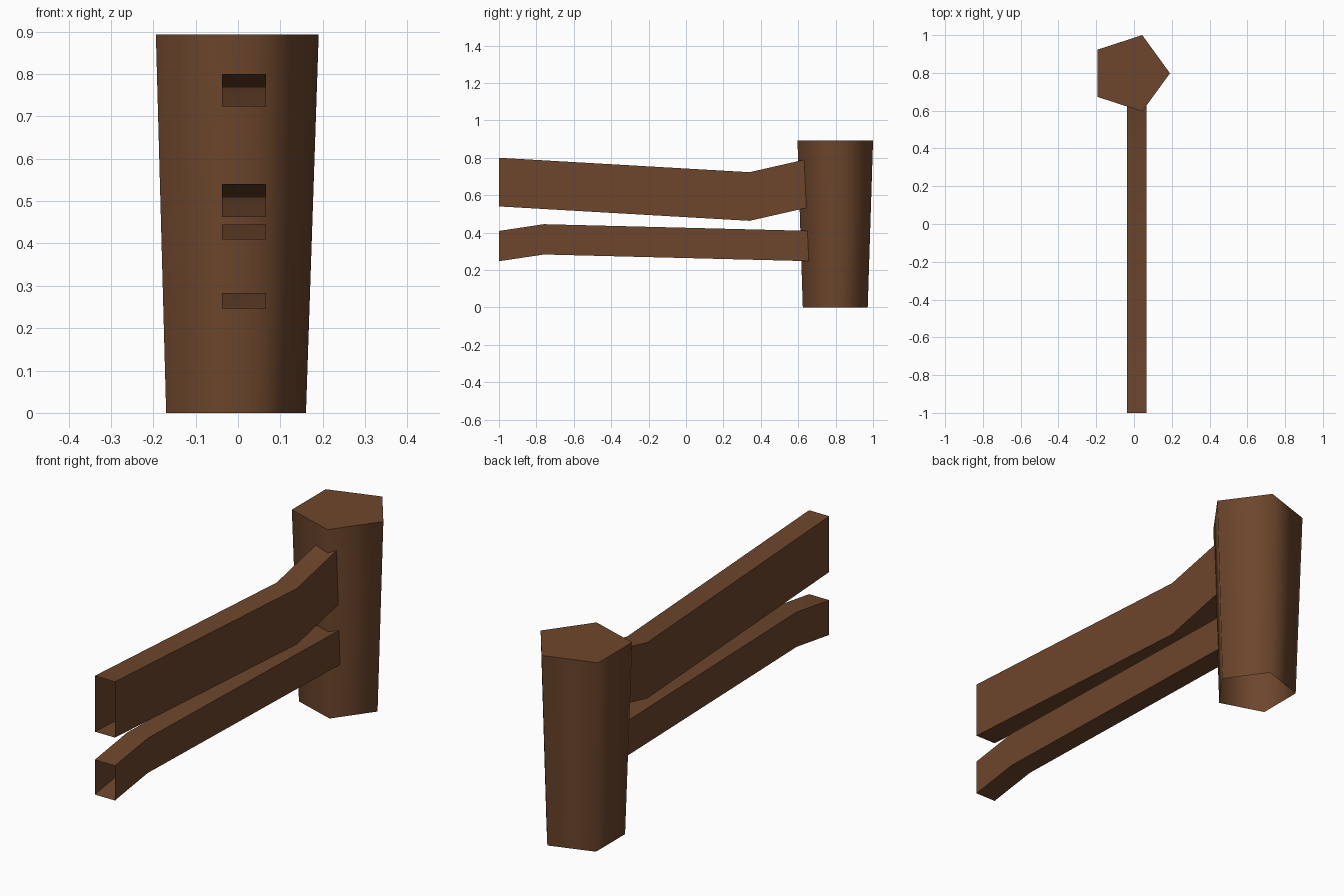
import bpy, bmesh, math

if "Cube" in bpy.data.objects:
    bpy.data.objects.remove(bpy.data.objects["Cube"])

wood = bpy.data.materials.new("brown wood")
wood.diffuse_color = (0.153, 0.061, 0.025, 1.0)
wood.use_nodes = True
wood.node_tree.nodes["Principled BSDF"].inputs["Base Color"].default_value = wood.diffuse_color


def finish(bm, name):
    mesh = bpy.data.meshes.new(name)
    bm.to_mesh(mesh)
    bm.free()
    mesh.materials.append(wood)
    obj = bpy.data.objects.new(name, mesh)
    bpy.context.collection.objects.link(obj)
    return obj


def bridge(bm, a, b):
    # smooth quads between two vertex rings
    n = len(a)
    for i in range(n):
        j = (i + 1) % n
        bm.faces.new((a[i], a[j], b[j], b[i])).smooth = True


# Post: five-sided tapered trunk, smooth sides, flat top, open underneath
def build_post(cx, cy, height, r_bottom, r_top):
    bm = bmesh.new()
    rings = []
    for r, z in ((r_bottom, 0.0), (r_top, height)):
        rings.append([bm.verts.new((cx + r * math.cos(k * math.tau / 5),
                                    cy + r * math.sin(k * math.tau / 5), z))
                      for k in range(5)])
    bridge(bm, *rings)
    cap = bm.faces.new(rings[1])
    for e in cap.edges:
        e.smooth = False
    return finish(bm, "post")


# Rail: open-ended box swept along a bent path of (y, top z)
def build_rail(name, path, depth, x0=-0.038, x1=0.066):
    bm = bmesh.new()
    rings = [[bm.verts.new(co) for co in ((x0, y, z - depth), (x1, y, z - depth),
                                          (x1, y, z), (x0, y, z))]
             for y, z in path]
    for a, b in zip(rings, rings[1:]):
        bridge(bm, a, b)
        for p, q in zip(a, b):          # long corners stay crisp
            bm.edges.get((p, q)).smooth = False
    bmesh.ops.recalc_face_normals(bm, faces=bm.faces)
    # make sure the top faces point up
    top = max(bm.faces, key=lambda f: f.calc_center_median().z)
    if top.normal.z < 0:
        bmesh.ops.reverse_faces(bm, faces=bm.faces)
    return finish(bm, name)


build_post(-0.022, 0.798, 0.893, 0.1825, 0.2125)
build_rail("upper_rail", [(-1.0, 0.80), (0.34, 0.723), (0.67, 0.798)], 0.26)
build_rail("lower_rail", [(-1.0, 0.409), (-0.76, 0.445), (0.67, 0.409)], 0.162)
